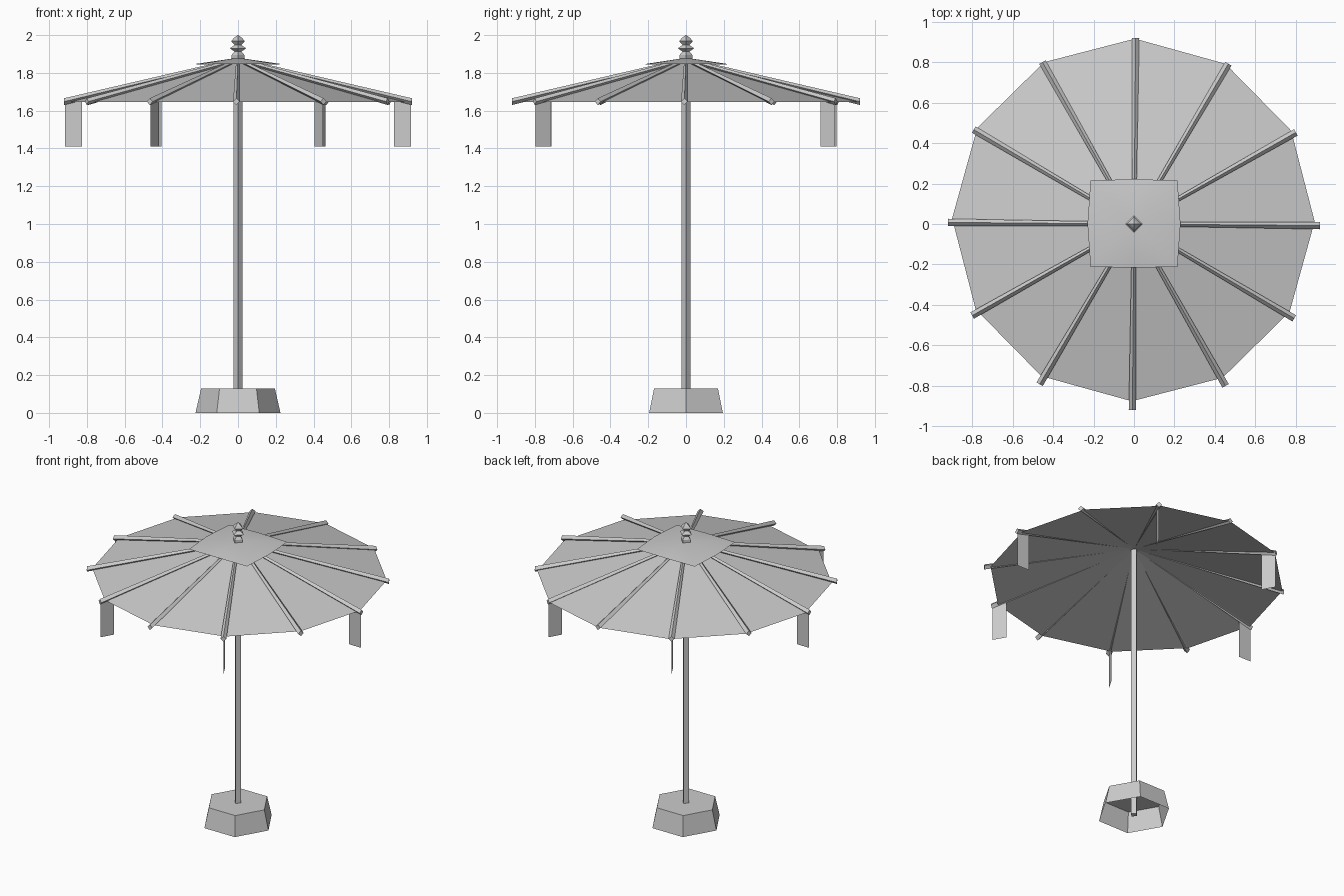
import bpy
from math import sin, cos, pi, radians
from mathutils import Vector

if "Cube" in bpy.data.objects:
    bpy.data.objects.remove(bpy.data.objects["Cube"])

GREY = (0.6, 0.6, 0.6, 1)
mat = bpy.data.materials.new("plain grey")
mat.use_nodes = True
mat.diffuse_color = GREY
mat.node_tree.nodes["Principled BSDF"].inputs["Base Color"].default_value = GREY

RIBS = 12
TWIST = radians(-0.5)


def add_mesh(name, verts, faces):
    mesh = bpy.data.meshes.new(name)
    mesh.from_pydata([tuple(v) for v in verts], [], faces)
    mesh.materials.append(mat)
    obj = bpy.data.objects.new(name, mesh)
    bpy.context.collection.objects.link(obj)
    return obj


def lathe(name, profile, sides, cap_bottom=False, cap_top=False):
    """Turn a (radius, height) profile into a faceted solid."""
    verts = [(r * cos(2 * pi * i / sides), r * sin(2 * pi * i / sides), z)
             for r, z in profile for i in range(sides)]
    faces = []
    for k in range(len(profile) - 1):
        a, b = k * sides, (k + 1) * sides
        for i in range(sides):
            j = (i + 1) % sides
            faces.append((a + i, a + j, b + j, b + i))
    if cap_bottom:
        faces.append(tuple(reversed(range(sides))))
    if cap_top:
        faces.append(tuple(range(len(verts) - sides, len(verts))))
    return add_mesh(name, verts, faces)


def fan(name, rim, apex):
    """Sheet of triangles from a rim loop up to an apex."""
    n = len(rim)
    return add_mesh(name, rim + [apex], [(i, (i + 1) % n, n) for i in range(n)])


def polar(r, angle, z):
    return Vector((r * cos(angle), r * sin(angle), z))


# Hexagonal foot, hollow below, and square pole set on its corner
lathe("base", [(0.225, 0), (0.195, 0.13)], 6, cap_top=True)
lathe("pole", [(0.024, 0), (0.024, 1.85)], 4, True, True)

# Twelve-panel canopy
shift = Vector((-0.003, 0.02, 0))
rim = [polar(0.897, 2 * pi * i / RIBS + TWIST, 1.645) + shift for i in range(RIBS)]
fan("canopy", rim, Vector((0, 0, 1.86)))

# Tapered ribs with a diamond section
for i in range(RIBS):
    a = 2 * pi * i / RIBS + TWIST
    side = Vector((-sin(a), cos(a), 0))
    up = Vector((0, 0, 1))
    verts = []
    for r, z, w in ((0.06, 1.856, 0.010), (0.92, 1.648, 0.018)):
        c = polar(r, a, z)
        verts += [c + side * w, c + up * w, c - side * w, c - up * w]
    faces = [(k, (k + 1) % 4, (k + 1) % 4 + 4, k + 4) for k in range(4)]
    add_mesh(f"rib_{i + 1}", verts, faces + [(3, 2, 1, 0), (4, 5, 6, 7)])

# Radial flaps hanging under every second rib
for i in range(0, RIBS, 2):
    a = 2 * pi * i / RIBS + TWIST
    add_mesh(f"flap_{i // 2 + 1}",
             [polar(r, a, z) for r, z in ((0.825, 1.41), (0.915, 1.41),
                                          (0.915, 1.648), (0.825, 1.66))],
             [(0, 1, 2, 3)])

# Shallow square top cover with slightly bowed edges
top_rim = [Vector(p) for p in ((0.23, 0, 1.847), (0.215, 0.215, 1.845),
                               (0, 0.222, 1.847), (-0.215, 0.215, 1.845),
                               (-0.23, 0, 1.847), (-0.215, -0.212, 1.845),
                               (0, -0.216, 1.847), (0.215, -0.212, 1.845))]
cover = fan("top_cover", top_rim, Vector((0, 0, 1.88)))
for poly in cover.data.polygons:
    poly.use_smooth = True

# Turned finial with four sides
lathe("finial", [(0.034, 1.875), (0.034, 1.895), (0.018, 1.913), (0.043, 1.93),
                 (0.018, 1.948), (0.036, 1.968), (0.022, 1.985), (0.002, 2.0)],
      4, True, True)
